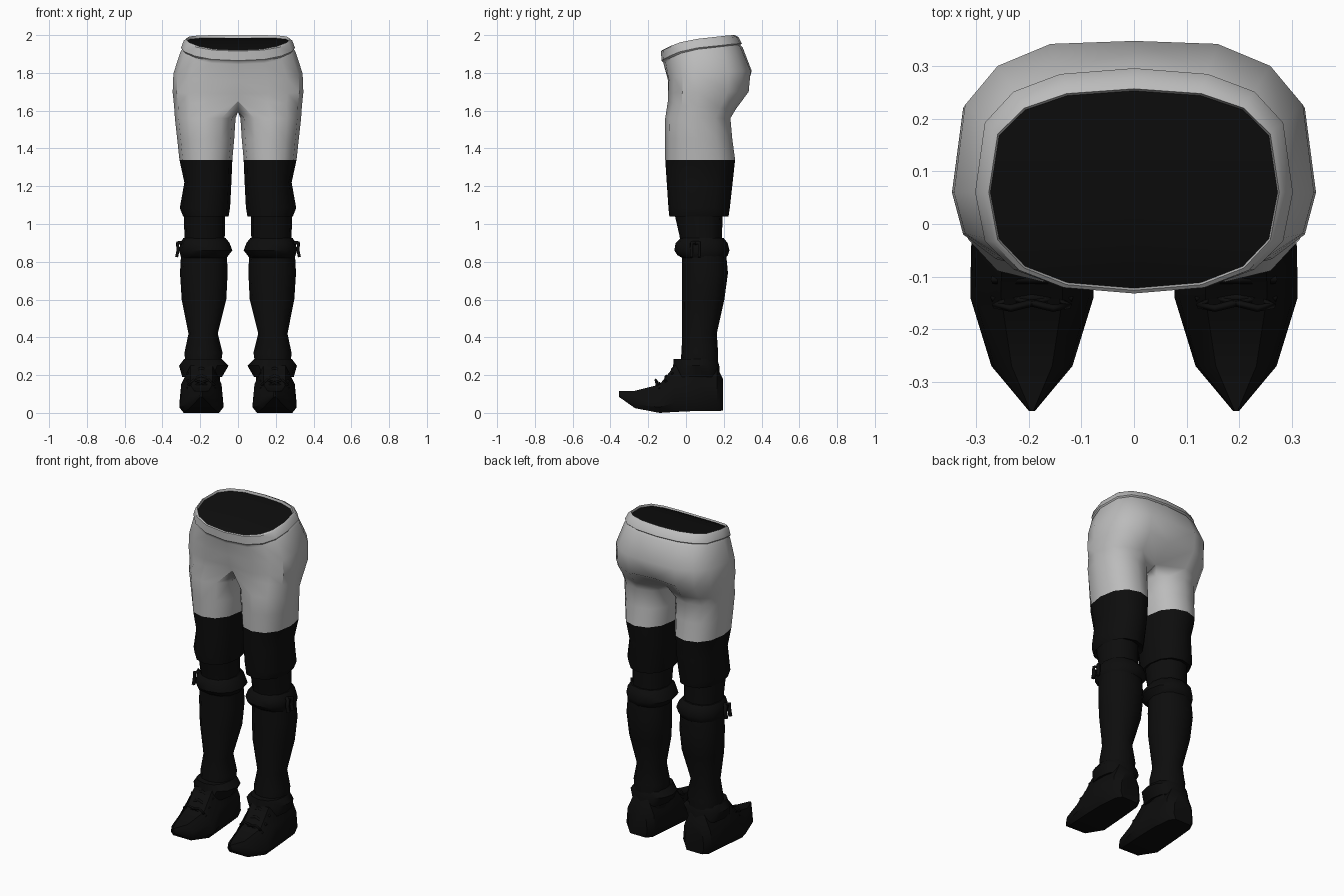
import bpy
import bmesh
from math import sin, cos, pi, copysign

if "Cube" in bpy.data.objects:
    bpy.data.objects.remove(bpy.data.objects["Cube"], do_unlink=True)


def material(name, value):
    mat = bpy.data.materials.new(name)
    mat.use_nodes = True
    colour = (value, value, value, 1)
    mat.diffuse_color = colour
    mat.node_tree.nodes["Principled BSDF"].inputs["Base Color"].default_value = colour
    return mat


GREY = material("light grey cloth", 0.5)
BLACK = material("black leather", 0.004)


def power(value, exponent):
    return copysign(abs(value) ** exponent, value)


def finish(name, bm, mat, recalc=True):
    """Turn a bmesh for the left side into a mirrored, shaded object."""
    if recalc:
        bmesh.ops.recalc_face_normals(bm, faces=bm.faces)
    mesh = bpy.data.meshes.new(name)
    bm.to_mesh(mesh)
    bm.free()
    mesh.materials.append(mat)
    obj = bpy.data.objects.new(name, mesh)
    bpy.context.collection.objects.link(obj)
    bpy.ops.object.select_all(action="DESELECT")
    obj.select_set(True)
    bpy.context.view_layer.objects.active = obj
    bpy.ops.object.shade_smooth_by_angle(angle=0.65)
    obj.modifiers.new("Mirror", "MIRROR")
    return obj


def bridge(bm, upper, lower, closed):
    """Join two rings of vertices with quads."""
    n = len(upper)
    for k in range(n if closed else n - 1):
        j = (k + 1) % n
        bm.faces.new((upper[k], lower[k], lower[j], upper[j]))


def loft(name, rings, mat):
    """Closed skin over a stack of rings, capped at both ends."""
    bm = bmesh.new()
    rows = [[bm.verts.new(p) for p in ring] for ring in rings]
    for upper, lower in zip(rows, rows[1:]):
        bridge(bm, upper, lower, True)
    bm.faces.new(rows[0])
    bm.faces.new(rows[-1])
    return finish(name, bm, mat)


def leg_ring(z, x0, x1, y0, y1):
    """Twelve-sided ring; the first point sits at the inner front."""
    angles = [(k - 1) * pi / 6 for k in range(12)]
    return [((x0 + x1) / 2 + (x1 - x0) / 2 * power(sin(a), 0.9),
             (y0 + y1) / 2 - (y1 - y0) / 2 * power(cos(a), 0.9), z) for a in angles]


def waist_ring(z_front, z_back, width, y_front, y_back, cleft):
    """Half ring from the front centre round the left hip to the back centre."""
    mid, points = 0.06, []
    for k in range(9):
        t = k * pi / 8
        z = z_back + (z_front - z_back) * ((1 + cos(t)) / 2) ** 2
        depth = (mid - y_front) if k < 4 else (y_back - mid)
        y = mid - depth * power(cos(t), 0.75 if k < 4 else 0.6)
        if k == 0:
            y += cleft * 0.6
        if k == 8:
            y -= cleft
        points.append((width * abs(sin(t)) ** 0.8 if 0 < k < 8 else 0, y, z))
    return points


# Trousers: waistband, groove, hips, seat, then the split into thighs
waist = [
    (1.91, 1.985, .273, -.122, .253, 0),
    (1.92, 2.0, .276, -.126, .257, 0),
    (1.915, 1.99, .287, -.132, .278, 0),
    (1.865, 1.955, .302, -.13, .296, 0),
    (1.855, 1.948, .296, -.12, .288, 0),
    (1.845, 1.935, .304, -.118, .3, 0),
    (1.76, 1.81, .342, -.1, .356, .008),
    (1.69, 1.7, .346, -.104, .345, .03),
    (1.65, 1.61, .338, -.106, .275, .08),
]
thigh = [
    (1.56, .013, .334, -.11, .235),
    (1.45, .02, .322, -.11, .245),
    (1.34, .03, .31, -.11, .26),
]
bm = bmesh.new()
rows = [[bm.verts.new(p) for p in waist_ring(*w)] for w in waist]
for upper, lower in zip(rows, rows[1:]):
    bridge(bm, upper, lower, False)
crotch = [bm.verts.new((0, y, 1.595)) for y in (.14, .07, 0)]
upper = rows[-1] + crotch
for spec in thigh:
    lower = [bm.verts.new(p) for p in leg_ring(*spec)]
    bridge(bm, upper, lower, True)
    upper = lower
# side seams stay crisp
for edge in bm.edges:
    a, b = edge.verts
    if any(a in (r[3], r[5]) and b in (s[3], s[5])
           for r, s in zip(rows[5:], rows[6:])):
        edge.smooth = False
finish("trousers", bm, GREY, recalc=False)

# Dark lining that fills the waist opening
bm = bmesh.new()
rim = waist_ring(*waist[0])
outer = [bm.verts.new(p) for p in rim]
centre = [outer[0]] + [bm.verts.new((0, y, z)) for _, y, z in rim[1:-1]] + [outer[-1]]
for k in range(8):
    corners = [outer[k], outer[k + 1], centre[k + 1], centre[k]]
    bm.faces.new(list(dict.fromkeys(corners)))
bm.normal_update()
for face in bm.faces:
    if face.normal.z < 0:
        face.normal_flip()
finish("waist_lining", bm, BLACK, recalc=False)

# Stocking with a loose hem above the knee
loft("stocking", [leg_ring(*r) for r in (
    (1.34, .03, .31, -.11, .26),
    (1.22, .035, .284, -.102, .247),
    (1.085, .042, .308, -.093, .232),
    (1.04, .05, .29, -.088, .225),
    (1.05, .07, .286, -.06, .195),
    (.94, .07, .284, -.035, .19),
    (.84, .075, .28, -.02, .19))], BLACK)

# Folded boot cuff below the knee
loft("boot_cuff", [leg_ring(*r) for r in (
    (.925, .065, .29, -.03, .2),
    (.9, .045, .305, -.055, .22),
    (.86, .03, .312, -.062, .23),
    (.835, .05, .305, -.045, .222),
    (.82, .06, .3, -.02, .21))], BLACK)

# Boot shaft down to the ankle
loft("boot_shaft", [leg_ring(*r) for r in (
    (.87, .06, .3, -.02, .21),
    (.74, .055, .307, -.02, .222),
    (.6, .062, .298, -.02, .203),
    (.42, .107, .262, -.02, .163),
    (.32, .082, .283, -.024, .17),
    (.26, .09, .28, -.03, .17),
    (.12, .1, .28, -.03, .17))], BLACK)

# Flared ankle collar
loft("ankle_collar", [leg_ring(*r) for r in (
    (.285, .085, .285, -.065, .165),
    (.25, .05, .312, -.068, .176),
    (.19, .085, .295, -.08, .178))], BLACK)


def foot_section(y, half, z0, z1):
    shape = ((-.8, 0), (.8, 0), (1, .2), (.92, .6), (.5, 1), (-.5, 1), (-.92, .6), (-1, .2))
    return [(.194 + half * u, y, z0 + (z1 - z0) * v) for u, v in shape]


# Pointed shoe with a slightly raised toe
loft("shoe", [foot_section(*s) for s in (
    (.196, .065, .012, .18),
    (.165, .098, .01, .24),
    (.05, .112, .01, .25),
    (-.06, .116, .005, .25),
    (-.14, .117, 0, .15),
    (-.27, .077, .025, .117),
    (-.355, .006, .085, .115))], BLACK)


def tube(name, points, radius):
    """Thin square cord through a few points, mirrored to the other side."""
    curve = bpy.data.curves.new(name, "CURVE")
    curve.dimensions = "3D"
    curve.bevel_depth = radius
    curve.bevel_resolution = 0
    curve.use_fill_caps = True
    spline = curve.splines.new("POLY")
    spline.points.add(len(points) - 1)
    for point, place in zip(spline.points, points):
        point.co = (*place, 1)
    curve.materials.append(BLACK)
    obj = bpy.data.objects.new(name, curve)
    bpy.context.collection.objects.link(obj)
    obj.modifiers.new("Mirror", "MIRROR")


# Laces across the instep and the bow on top
for i in range(3):
    y, z = -.14 + .035 * i, .155 + .04 * i
    tube("lace", [(.194 + s * .075, y, z - abs(s) * .03) for s in (-1, -.5, 0, .5, 1)], .009)
for side in (-1, 1):
    loop = ((0, 0, 0), (.04, -.01, .015), (.07, -.005, -.01), (.04, .01, -.02), (0, 0, 0))
    tube("bow_loop", [(.194 + side * x, -.15 + y, .16 + z) for x, y, z in loop], .007)

# Tied strap ends on the outside of the cuff
for y in (.03, .07):
    tube("cuff_tie", [(.3, .05, .9), (.32, y, .9), (.318, y, .86), (.325, y, .825)], .011)
